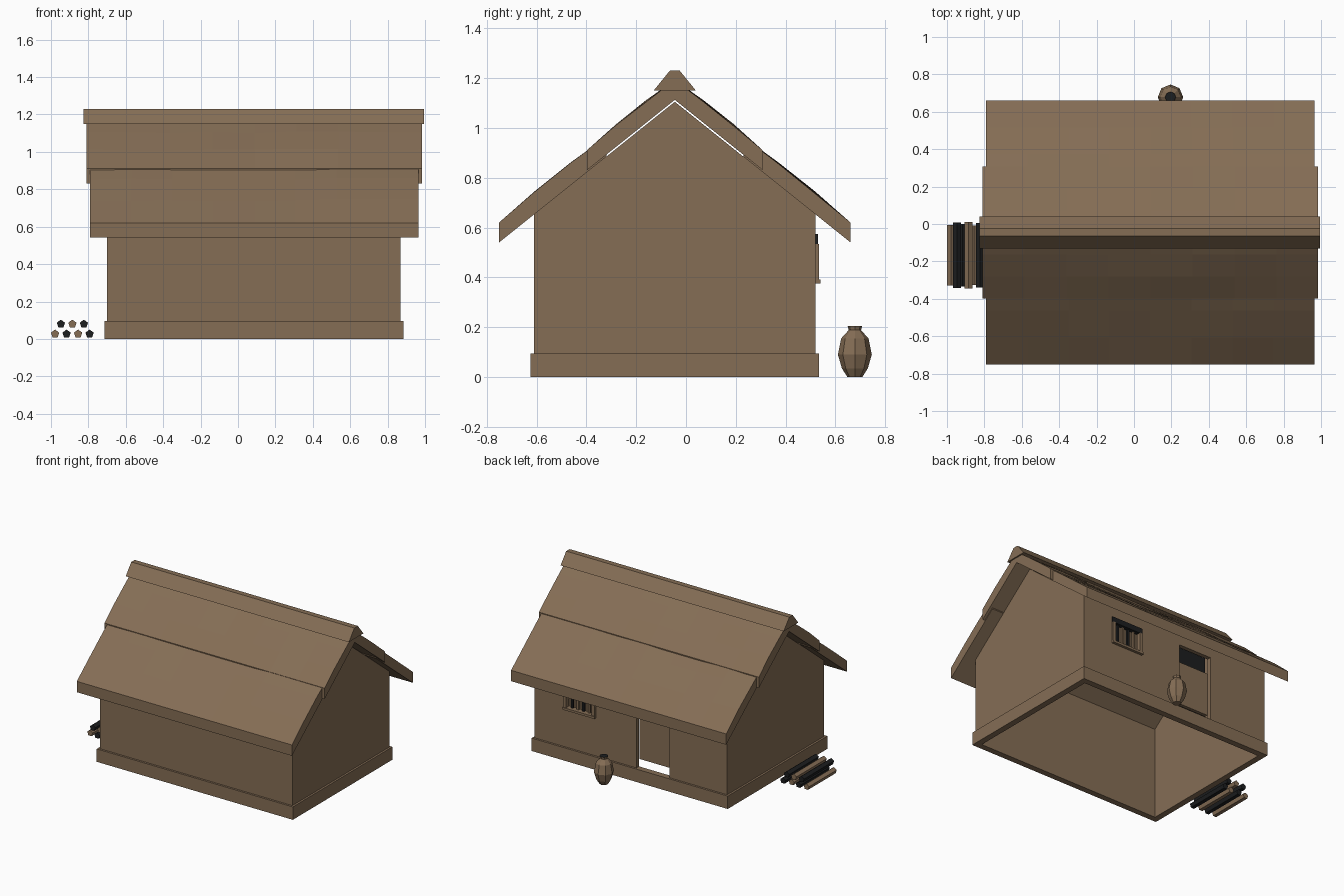
import bpy, bmesh, math, random
from mathutils import Matrix

if "Cube" in bpy.data.objects:
    bpy.data.objects.remove(bpy.data.objects["Cube"])

random.seed(4)
RIDGE_Y = -0.045


def material(name, rgb):
    m = bpy.data.materials.new(name)
    m.diffuse_color = (*rgb, 1)
    m.use_nodes = True
    m.node_tree.nodes["Principled BSDF"].inputs["Base Color"].default_value = m.diffuse_color
    return m


BROWN = material("clay brown", (0.235, 0.155, 0.091))
BLACK = material("charcoal black", (0.012, 0.013, 0.014))


def finish(bm, name, *mats):
    bmesh.ops.recalc_face_normals(bm, faces=bm.faces)
    me = bpy.data.meshes.new(name)
    bm.to_mesh(me)
    bm.free()
    for m in mats:
        me.materials.append(m)
    ob = bpy.data.objects.new(name, me)
    bpy.context.collection.objects.link(ob)
    return ob


def prism(name, profile, x0, x1, mat=BROWN):
    """Extrude a (y, z) outline along x."""
    bm = bmesh.new()
    a = [bm.verts.new((x0, y, z)) for y, z in profile]
    b = [bm.verts.new((x1, y, z)) for y, z in profile]
    bm.faces.new(a)
    bm.faces.new(b)
    for i in range(len(a)):
        j = (i + 1) % len(a)
        bm.faces.new((a[i], a[j], b[j], b[i]))
    return finish(bm, name, mat)


def box(name, x0, x1, y0, y1, z0, z1, mat=BROWN):
    return prism(name, [(y0, z0), (y1, z0), (y1, z1), (y0, z1)], x0, x1, mat)


def under(y):
    """Height of the roof underside."""
    return 1.105 - 0.8 * abs(y - RIDGE_Y)


def cut(ob, *cutter_range):
    c = box("opening_cutter", *cutter_range)
    c.hide_render = True
    c.hide_viewport = True
    mod = ob.modifiers.new("opening", 'BOOLEAN')
    mod.operation = 'DIFFERENCE'
    mod.solver = 'EXACT'
    mod.object = c


# Walls: two gables and two long sides around an open interior
X0, X1, Y0, Y1, T = -0.70, 0.87, -0.61, 0.52, 0.03
gable = [(Y0, 0), (Y1, 0), (Y1, under(Y1)), (RIDGE_Y, 1.105), (Y0, under(Y0))]
prism("left_gable_wall", gable, X0, X0 + T)
prism("right_gable_wall", gable, X1 - T, X1)


def long_wall(name, ya, yb):
    return prism(name, [(ya, 0), (yb, 0), (yb, under(yb)), (ya, under(ya))], X0 + T, X1 - T)


long_wall("front_wall", Y0, Y0 + T)
back_wall = long_wall("back_wall", Y1 - T, Y1)
cut(back_wall, -0.23, 0.04, 0.4, 0.6, 0.095, 0.58)
cut(back_wall, 0.385, 0.615, 0.4, 0.6, 0.39, 0.54)

# Plinth ring around the wall foot
P = 0.015
box("front_plinth", X0 - P, X1 + P, Y0 - P, Y0, 0, 0.095)
box("back_plinth", X0 - P, X1 + P, Y1, Y1 + P, 0, 0.095)
box("left_plinth", X0 - P, X0, Y0, Y1, 0, 0.095)
box("right_plinth", X1, X1 + P, Y0, Y1, 0, 0.095)

# Recessed plank door with a dark gap over it
for k in range(2):
    x = -0.23 + 0.135 * k
    box("door_plank", x, x + 0.132, 0.465, 0.488, 0.15, 0.47)
box("door_dark_panel", -0.23, 0.04, 0.455, 0.463, 0.14, 0.60, BLACK)

# Window frame and bars
box("window_lintel", 0.37, 0.63, 0.50, 0.53, 0.535, 0.575, BLACK)
box("window_sill", 0.37, 0.63, 0.50, 0.54, 0.375, 0.392)
for x in (0.37, 0.605):
    box("window_jamb", x, x + 0.025, 0.50, 0.535, 0.392, 0.535)
for k in range(4):
    x = 0.425 + k * 0.046
    box("window_bar", x, x + 0.016, 0.498, 0.514, 0.392, 0.535, BLACK if k % 2 else BROWN)


# Thatch slabs: sloped grids with an uneven top
def roof_slab(name, side, x0, x1, d0, d1, lift):
    """d0, d1 are distances from the ridge at the eave and the top edge."""
    bm = bmesh.new()
    bmesh.ops.create_grid(bm, x_segments=8, y_segments=3, size=1)
    for v in bm.verts:
        d = d0 + (d1 - d0) * (v.co.y + 1) / 2
        v.co = (x0 + (x1 - x0) * (v.co.x + 1) / 2, RIDGE_Y + side * d, 1.185 + lift - 0.8 * d)
    top = list(bm.verts)
    new = bmesh.ops.extrude_face_region(bm, geom=bm.faces[:], use_keep_orig=True)["geom"]
    for v in new:
        if isinstance(v, bmesh.types.BMVert):
            v.co.z -= 0.08
    for v in top:
        d = abs(v.co.y - RIDGE_Y)
        if d1 + 0.01 < d < d0 - 0.01:
            v.co.z += random.uniform(0.0, 0.012)
    return finish(bm, name, BROWN)


for side, label in ((-1, "front"), (1, "back")):
    roof_slab(label + "_lower_thatch", side, -0.79, 0.965, 0.705, 0.275, 0)
    roof_slab(label + "_upper_thatch", side, -0.81, 0.985, 0.353, 0, 0.008)

# Ridge cap
prism("ridge_cap", [(-0.13, 1.15), (0.04, 1.15), (-0.025, 1.23), (-0.065, 1.23)], -0.825, 0.995)

# Log pile: alternating pentagonal logs in two rows
for row, (x_start, z, count) in enumerate(((-0.978, 0.027, 4), (-0.947, 0.080, 3))):
    for k in range(count):
        dark = (k + row) % 2 == 0 if row else k % 2 == 1
        if row:
            dark = k % 2 == 0
        bm = bmesh.new()
        bmesh.ops.create_cone(bm, cap_ends=True, segments=5, radius1=0.023, radius2=0.023,
                              depth=0.335 + random.uniform(-0.02, 0.02))
        bmesh.ops.transform(bm, verts=bm.verts, matrix=Matrix.Translation(
            (x_start + 0.0615 * k, -0.167, z)) @ Matrix.Rotation(math.pi / 2, 4, 'X'))
        finish(bm, "log", BLACK if dark else BROWN)

# Water jar: eight-sided lathe with a dark mouth
bm = bmesh.new()
rings = []
for r, z in ((0.03, 0), (0.052, 0.035), (0.068, 0.09), (0.055, 0.155), (0.025, 0.188), (0.029, 0.205)):
    rings.append([bm.verts.new((0.195 + r * math.cos(i * math.pi / 4),
                                0.678 + r * math.sin(i * math.pi / 4), z)) for i in range(8)])
for a, b in zip(rings, rings[1:]):
    for i in range(8):
        j = (i + 1) % 8
        bm.faces.new((a[i], a[j], b[j], b[i]))
bm.faces.new(rings[0])
bm.faces.new(rings[-1]).material_index = 1
finish(bm, "water_jar", BROWN, BLACK)
